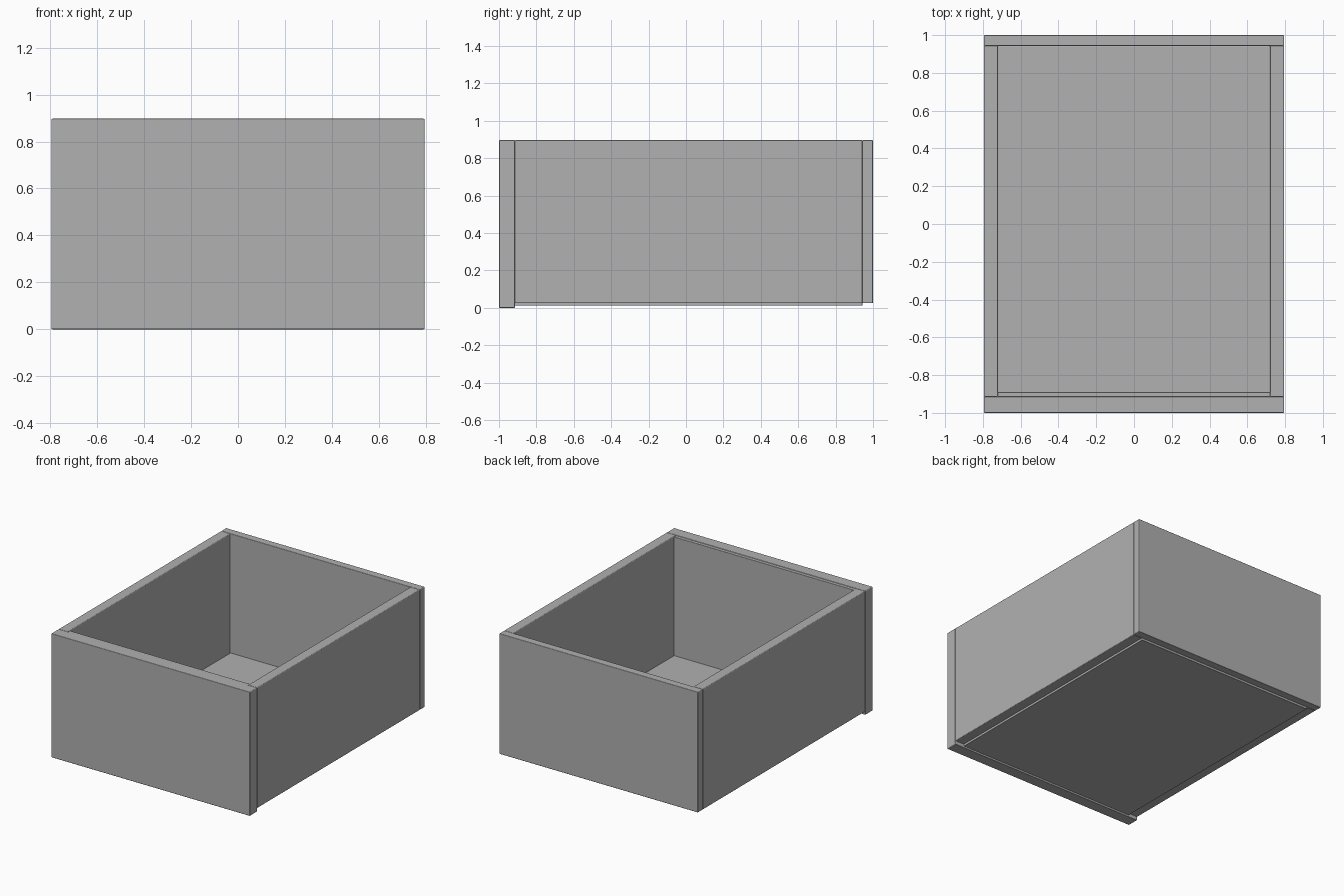
import bpy

if "Cube" in bpy.data.objects:
    bpy.data.objects.remove(bpy.data.objects["Cube"])

# dark grey finish shared by all panels
grey = bpy.data.materials.new("dark_grey")
grey.diffuse_color = (0.44, 0.44, 0.44, 1)
grey.use_nodes = True
grey.node_tree.nodes["Principled BSDF"].inputs["Base Color"].default_value = grey.diffuse_color


def panel(name, x, y, z, bevel=0.005):
    """Box spanning the given (min, max) ranges with softened edges."""
    bpy.ops.mesh.primitive_cube_add(size=1)
    ob = bpy.context.object
    ob.name = name
    for v in ob.data.vertices:
        for i, (lo, hi) in enumerate((x, y, z)):
            v.co[i] = lo if v.co[i] < 0 else hi
    ob.data.materials.append(grey)
    bpy.ops.object.shade_smooth()
    mod = ob.modifiers.new("soft_edges", 'BEVEL')
    mod.width = bevel
    mod.segments = 3
    mod.harden_normals = True
    return ob


W, TOP, LOW = 0.795, 0.897, 0.025   # half width, rim height, underside of the sides
INNER = 0.72                        # half width between the sides

# outer panels: the front reaches the ground, the others stop a little higher
panel("drawer_front", (-W, W), (-1.0, -0.915), (0, TOP))
panel("drawer_back", (-W, W), (0.943, 1.0), (LOW, TOP))
for name, s in (("left", -1), ("right", 1)):
    panel(name + "_side", tuple(sorted((s * INNER, s * W))), (-0.915, 0.943), (LOW, TOP))

# thin lining behind the front panel
panel("front_lining", (-INNER, INNER), (-0.915, -0.89), (LOW, TOP - 0.003), 0.002)

# bottom sheet, standing slightly proud below the sides
panel("drawer_bottom", (-INNER, INNER), (-0.915, 0.943), (0.012, 0.035), 0.003)
